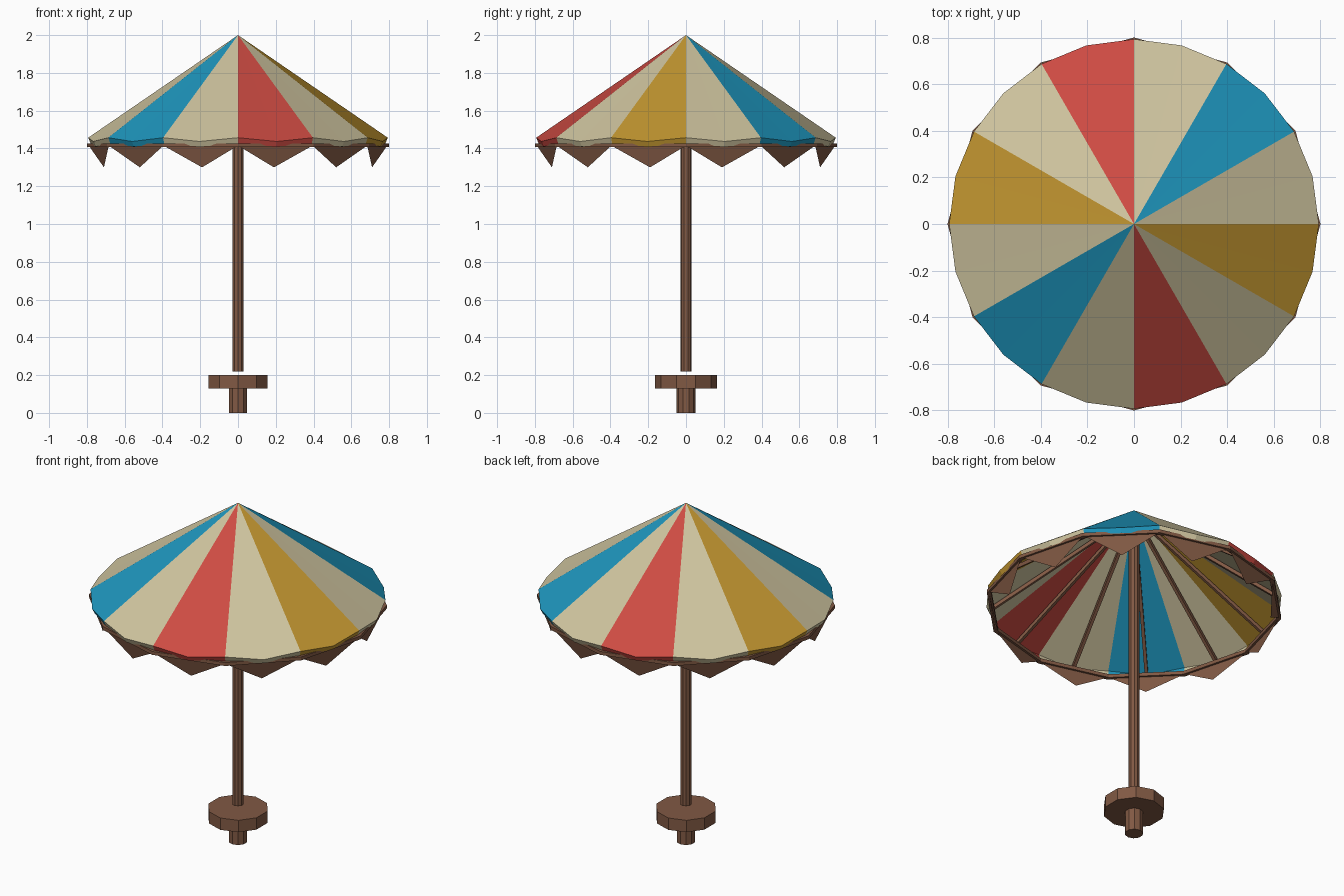
import bpy, math
from mathutils import Vector

if "Cube" in bpy.data.objects:
    bpy.data.objects.remove(bpy.data.objects["Cube"])


def material(name, rgb):
    m = bpy.data.materials.new(name)
    m.diffuse_color = (*rgb, 1)
    m.use_nodes = True
    m.node_tree.nodes["Principled BSDF"].inputs["Base Color"].default_value = m.diffuse_color
    return m


WOOD = material("wood", (0.22, 0.10, 0.057))
CREAM = material("cream", (0.63, 0.56, 0.35))
BLUE = material("blue", (0.013, 0.31, 0.52))
RED = material("red", (0.61, 0.07, 0.055))
YELLOW = material("yellow", (0.55, 0.31, 0.03))


def polar(r, deg, z):
    a = math.radians(deg)
    return Vector((r * math.cos(a), r * math.sin(a), z))


def add_mesh(name, verts, faces, mats, indices=None):
    me = bpy.data.meshes.new(name)
    me.from_pydata([tuple(v) for v in verts], [], faces)
    for m in mats:
        me.materials.append(m)
    if indices:
        for p, i in zip(me.polygons, indices):
            p.material_index = i
    ob = bpy.data.objects.new(name, me)
    bpy.context.collection.objects.link(ob)
    return ob


def prism(name, r, z0, z1, n=10):
    verts = [polar(r, 90 + 360 * i / n, z) for z in (z0, z1) for i in range(n)]
    faces = [(i, (i + 1) % n, n + (i + 1) % n, n + i) for i in range(n)]
    faces += [tuple(reversed(range(n))), tuple(range(n, 2 * n))]
    return add_mesh(name, verts, faces, [WOOD])


# Stand and pole
prism("base_stem", 0.05, 0, 0.13)
prism("base_disc", 0.165, 0.13, 0.20)
prism("pole", 0.03, 0.22, 1.96)

# Canopy: twelve striped panels, each creased in the middle, with a turned-in lip
N = 24
verts = [Vector((0, 0, 2))]
for i in range(N):
    verts.append(polar(0.793, 15 * i, 1.437 if i % 2 else 1.457))
for i in range(N):
    verts.append(polar(0.78, 15 * i, 1.41 if i % 2 else 1.425))
faces, idx = [], []
for i in range(N):
    a, b = 1 + i, 1 + (i + 1) % N
    panel = i // 2
    colour = 1 + (panel // 2) % 3 if panel % 2 else 0
    faces += [(0, a, b), (a, a + N, b + N, b)]
    idx += [colour, colour]
add_mesh("canopy", verts, faces, [CREAM, BLUE, RED, YELLOW], idx)

# Twelve-sided wooden rim under the canopy
section = [(0.775, 1.407), (0.80, 1.407), (0.80, 1.427), (0.775, 1.427)]
verts = [polar(r, 30 * i, z) for i in range(12) for r, z in section]
faces = [(4 * i + k, 4 * ((i + 1) % 12) + k,
          4 * ((i + 1) % 12) + (k + 1) % 4, 4 * i + (k + 1) % 4)
         for i in range(12) for k in range(4)]
# wind outward
add_mesh("rim", verts, [f[::-1] for f in faces], [WOOD])

# Hanging pennants
verts, faces = [], []
for i in range(12):
    verts += [polar(0.79, 30 * i, 1.415), polar(0.735, 30 * i + 15, 1.30),
              polar(0.79, 30 * i + 30, 1.415)]
    faces.append((3 * i, 3 * i + 1, 3 * i + 2))
add_mesh("pennants", verts, faces, [WOOD])

# Ribs under the middle of each panel
verts, faces = [], []
for i in range(12):
    d = 30 * i + 15
    side = polar(0.009, d + 90, 0)
    b = len(verts)
    for r, z in ((0.03, 1.955), (0.765, 1.43)):
        p = polar(r, d, z)
        up = Vector((0, 0, 0.012))
        verts += [p - side - up, p + side - up, p + side + up, p - side + up]
    faces += [tuple(b + k for k in f) for f in (
        (3, 2, 1, 0), (4, 5, 6, 7), (0, 1, 5, 4), (1, 2, 6, 5), (2, 3, 7, 6), (3, 0, 4, 7))]
add_mesh("ribs", verts, faces, [WOOD])

# Consistent outward normals on the closed wooden parts
import bmesh
for name in ("rim", "ribs"):
    me = bpy.data.objects[name].data
    bm = bmesh.new()
    bm.from_mesh(me)
    bmesh.ops.recalc_face_normals(bm, faces=bm.faces)
    bm.to_mesh(me)
    bm.free()
